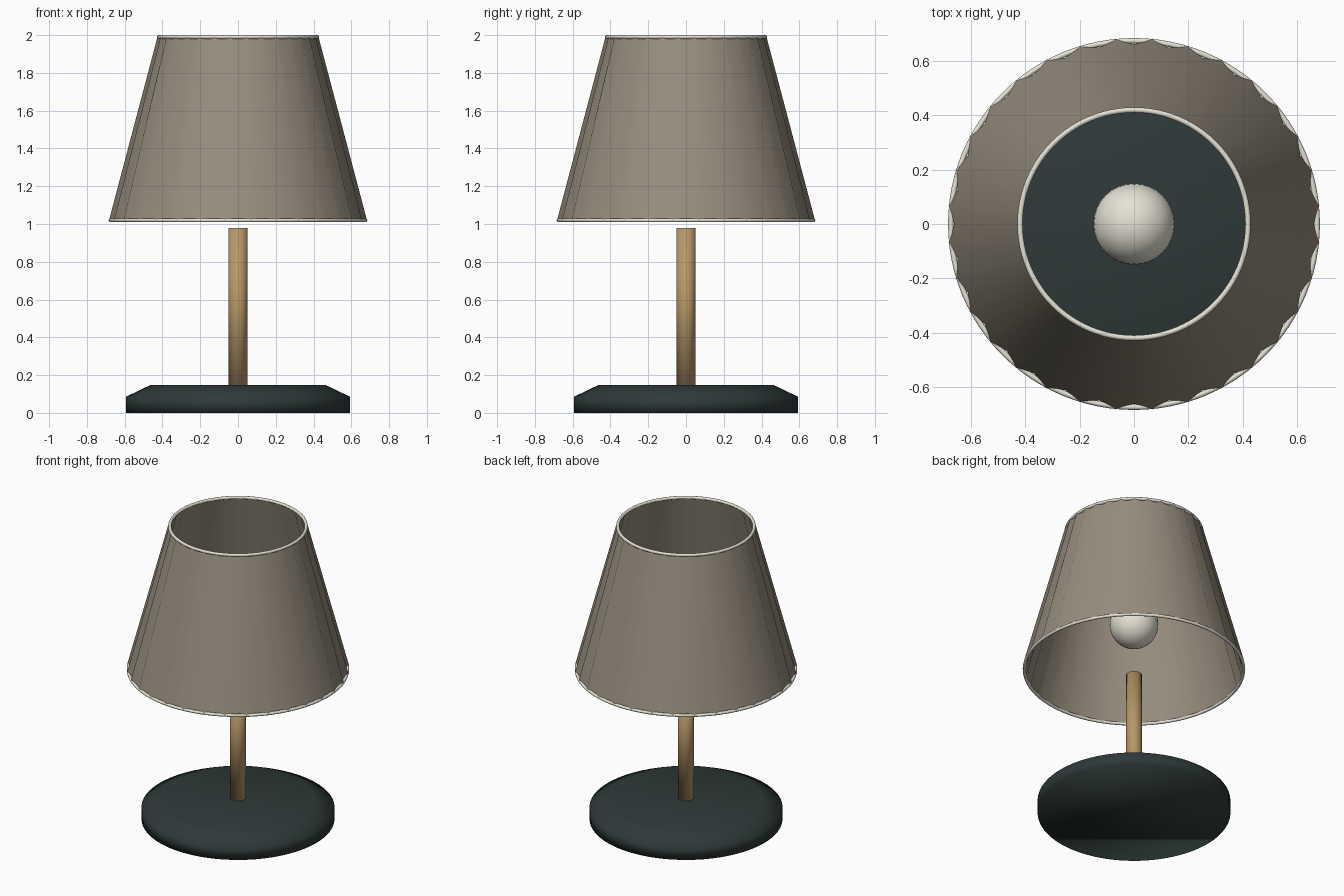
import bpy, bmesh, math

if "Cube" in bpy.data.objects:
    bpy.data.objects.remove(bpy.data.objects["Cube"])


def material(name, rgb):
    m = bpy.data.materials.new(name)
    m.diffuse_color = (*rgb, 1.0)
    m.use_nodes = True
    m.node_tree.nodes["Principled BSDF"].inputs["Base Color"].default_value = m.diffuse_color
    return m


DARK = material("dark_green_metal", (0.028, 0.041, 0.041))
WOOD = material("wood", (0.47, 0.31, 0.14))
FABRIC = material("taupe_fabric", (0.31, 0.27, 0.21))
CREAM = material("cream", (0.78, 0.76, 0.66))


def lathe(name, rings, mat, sides, caps=True):
    """Stack rings of (radius, z, pleat depth); odd points are crests, even points valleys."""
    bm = bmesh.new()
    loops = []
    for r, z, pleat in rings:
        loop = []
        for i in range(sides):
            a = 2 * math.pi * i / sides
            rr = r + (pleat if i % 2 else -pleat)
            loop.append(bm.verts.new((rr * math.cos(a), rr * math.sin(a), z)))
        loops.append(loop)
    for lo, hi in zip(loops, loops[1:]):
        for i in range(sides):
            j = (i + 1) % sides
            bm.faces.new((lo[i], lo[j], hi[j], hi[i]))
    if caps:
        bm.faces.new(loops[0][::-1])
        bm.faces.new(loops[-1])
    for f in bm.faces:
        f.smooth = True
    mesh = bpy.data.meshes.new(name)
    bm.to_mesh(mesh)
    bm.free()
    mesh.materials.append(mat)
    obj = bpy.data.objects.new(name, mesh)
    bpy.context.collection.objects.link(obj)
    return obj


def finish(name, mat):
    obj = bpy.context.object
    obj.name = name
    obj.data.materials.append(mat)
    bpy.ops.object.shade_smooth()


# Base disc with a chamfered upper edge, and the stem
lathe("base", [(0.594, 0.0, 0), (0.594, 0.085, 0), (0.465, 0.147, 0)], DARK, 64)
lathe("stem", [(0.05, 0.14, 0), (0.05, 0.978, 0)], WOOD, 32)

# Finely pleated open shade
lathe("shade", [(0.674, 1.02, 0.012), (0.42, 1.99, 0.0085)], FABRIC, 64, caps=False)

# Wire rings at both rims of the shade
for name, r, z in (("lower_ring", 0.675, 1.02), ("upper_ring", 0.42, 1.99)):
    bpy.ops.mesh.primitive_torus_add(major_radius=r, minor_radius=0.01, major_segments=96,
                                     minor_segments=12, location=(0, 0, z))
    finish(name, CREAM)

# Bulb
bpy.ops.mesh.primitive_uv_sphere_add(radius=0.15, segments=32, ring_count=16, location=(0, 0, 1.335))
finish("bulb", CREAM)
